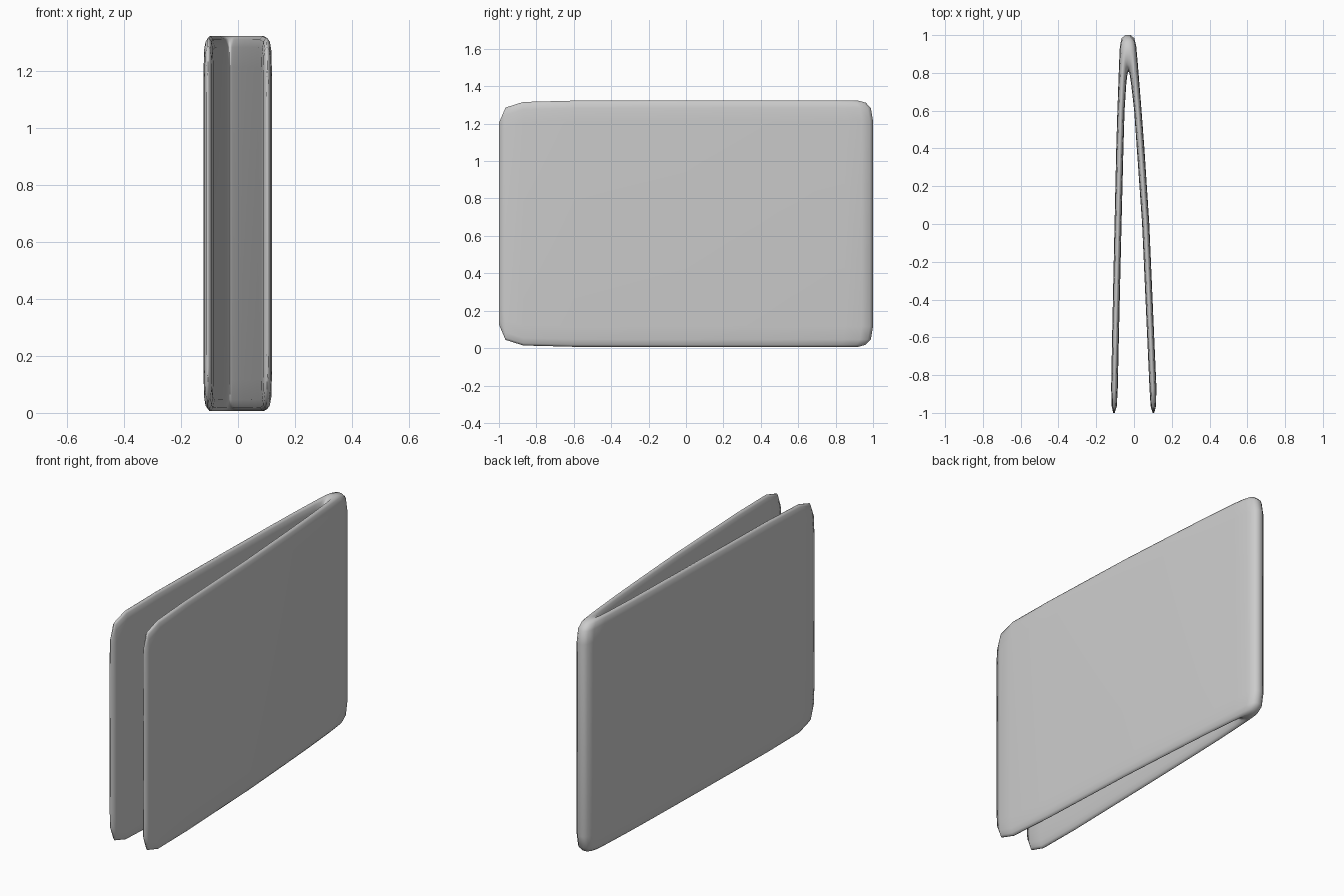
import bpy, bmesh

Z_LO, Z_HI = 0.006, 1.324

# Stations along the folded strip: outer x, outer y, inner x, inner y, rounded-corner z inset
stations = [
    (-0.110, -1.000, -0.102, -1.000, 0.120),
    (-0.118, -0.965, -0.091, -0.965, 0.038),
    (-0.121, -0.870, -0.086, -0.870, 0.008),
    (-0.116, -0.600, -0.080, -0.600, 0.001),
    (-0.103, 0.000, -0.066, 0.000, 0),
    (-0.094, 0.400, -0.056, 0.400, 0),
    (-0.088, 0.600, -0.050, 0.600, 0),
    (-0.079, 0.850, -0.041, 0.740, 0),
    (-0.075, 0.940, -0.036, 0.785, 0),
    (-0.066, 0.983, -0.032, 0.800, 0),
    (-0.046, 1.000, -0.030, 0.805, 0),
    (-0.016, 1.000, -0.028, 0.805, 0),
    (0.002, 0.983, -0.025, 0.800, 0),
    (0.012, 0.940, -0.022, 0.785, 0),
    (0.020, 0.850, -0.015, 0.740, 0),
    (0.040, 0.600, 0.001, 0.600, 0),
    (0.055, 0.400, 0.015, 0.400, 0),
    (0.081, 0.000, 0.043, 0.000, 0),
    (0.107, -0.600, 0.070, -0.600, 0.001),
    (0.119, -0.870, 0.082, -0.870, 0.008),
    (0.116, -0.965, 0.088, -0.965, 0.038),
    (0.107, -1.000, 0.099, -1.000, 0.120),
]

# Rounded rim: position across the thickness (0 outer, 1 inner) and z drop
rim = [(0.0, 0.11), (0.06, 0.04), (0.2, 0.012), (0.42, 0.0),
       (0.58, 0.0), (0.8, 0.012), (0.94, 0.04), (1.0, 0.11)]


def ring(bm, ox, oy, ix, iy, inset):
    lo, hi = Z_LO + inset, Z_HI - inset
    top = [(t, hi - d) for t, d in rim]
    bottom = [(t, lo + d) for t, d in reversed(rim)]
    return [bm.verts.new((ox + (ix - ox) * t, oy + (iy - oy) * t, z))
            for t, z in top + bottom]


# Folded cover: one slab swept around the spine
bm = bmesh.new()
rings = [ring(bm, *s) for s in stations]
n = len(rings[0])
for a, b in zip(rings, rings[1:]):
    for i in range(n):
        j = (i + 1) % n
        bm.faces.new((a[i], a[j], b[j], b[i]))
bm.faces.new(rings[0])
bm.faces.new(rings[-1])
bmesh.ops.recalc_face_normals(bm, faces=bm.faces[:])

mesh = bpy.data.meshes.new("folded_cover")
bm.to_mesh(mesh)
bm.free()
cover = bpy.data.objects.new("folded_cover", mesh)
bpy.context.collection.objects.link(cover)
for p in mesh.polygons:
    p.use_smooth = True
